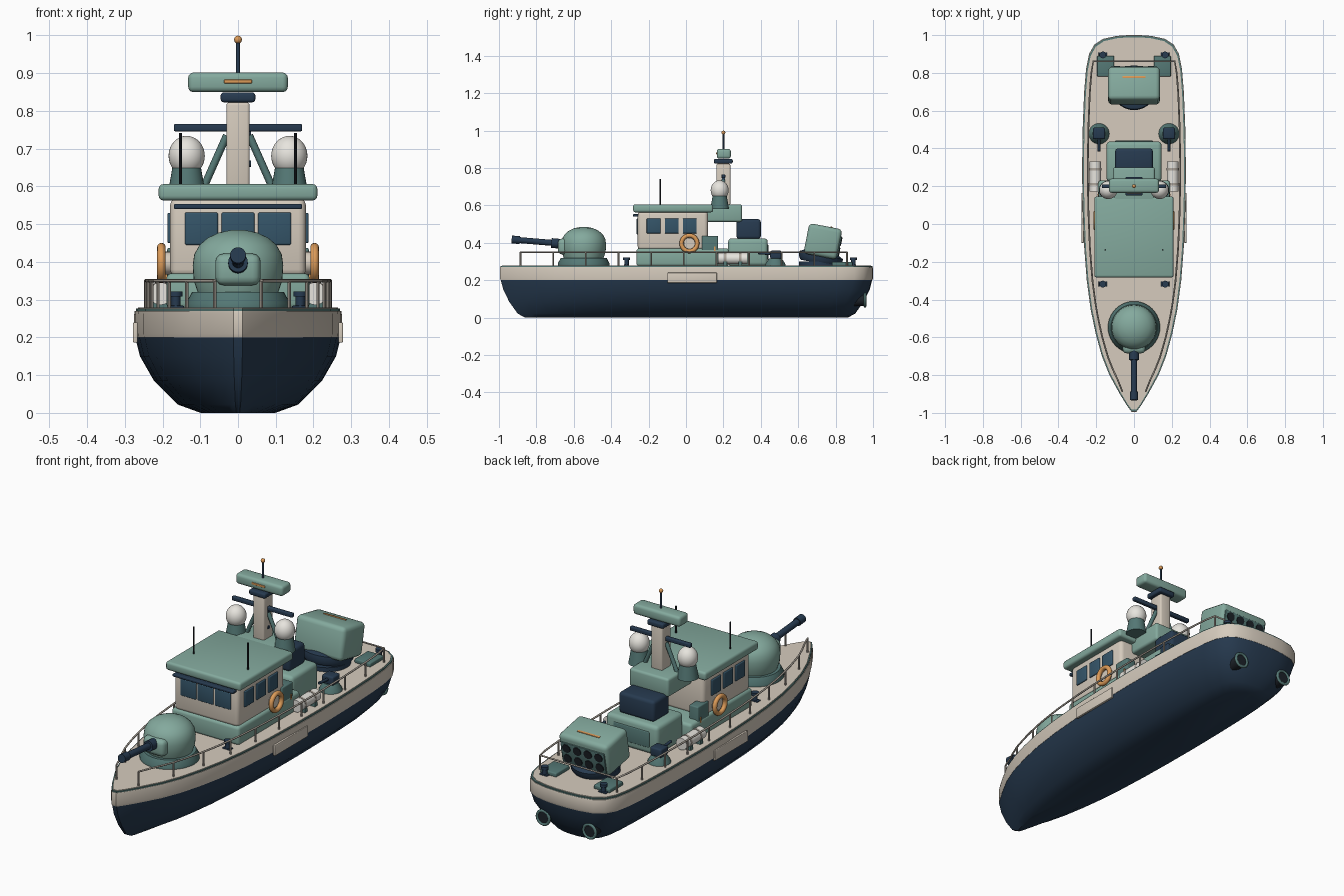
import bpy, bmesh
from math import radians, pi, cos, sin
from mathutils import Vector, Matrix

if "Cube" in bpy.data.objects:
    bpy.data.objects.remove(bpy.data.objects["Cube"])

def mat(name, c):
    m = bpy.data.materials.new(name)
    m.diffuse_color = (*c, 1)
    m.use_nodes = True
    m.node_tree.nodes["Principled BSDF"].inputs["Base Color"].default_value = m.diffuse_color
    return m

NAVY = mat("navy", (.02, .043, .08))
TEAL = mat("teal", (.23, .40, .34))
DARK = mat("dark_teal", (.09, .19, .18))
CREAM = mat("cream", (.67, .60, .51))
WHITE = mat("white", (.80, .78, .73))
ORANGE = mat("orange", (.72, .33, .10))
GLASS = mat("glass", (.035, .09, .14))
STEEL = mat("rail_steel", (.42, .38, .33))
BLACK = mat("black", (.012, .016, .022))

def finish(name, bm, material, loc=(0, 0, 0), rot=None):
    bmesh.ops.recalc_face_normals(bm, faces=bm.faces)
    me = bpy.data.meshes.new(name)
    bm.to_mesh(me)
    bm.free()
    me.shade_smooth()
    me.set_sharp_from_angle(angle=radians(38))
    me.materials.append(material)
    ob = bpy.data.objects.new(name, me)
    bpy.context.collection.objects.link(ob)
    ob.location = loc
    if rot:
        ob.rotation_euler = rot
    return ob

def box(name, x, y, z, material, bevel=.01, rot=None):
    """Rounded box from (min, max) ranges on each axis."""
    bm = bmesh.new()
    bmesh.ops.create_cube(bm, size=1)
    bmesh.ops.scale(bm, vec=(x[1] - x[0], y[1] - y[0], z[1] - z[0]), verts=bm.verts)
    if bevel:
        bmesh.ops.bevel(bm, geom=bm.edges[:], offset=bevel, segments=3, profile=.5, affect='EDGES')
    return finish(name, bm, material, (sum(x) / 2, sum(y) / 2, sum(z) / 2), rot)

def rod(name, a, b, r1, material, r2=None, seg=16):
    """Cylinder or cone between two points."""
    a, b = Vector(a), Vector(b)
    d = b - a
    bm = bmesh.new()
    bmesh.ops.create_cone(bm, cap_ends=True, segments=seg, radius1=r1,
                          radius2=r1 if r2 is None else r2, depth=d.length)
    bm.transform(d.to_track_quat('Z', 'Y').to_matrix().to_4x4())
    return finish(name, bm, material, (a + b) / 2)

def lathe(name, profile, loc, material, seg=40, rot=None):
    bm = bmesh.new()
    vs = [bm.verts.new((r, 0, z)) for r, z in profile]
    es = [bm.edges.new(e) for e in zip(vs, vs[1:])]
    bmesh.ops.spin(bm, geom=vs + es, cent=(0, 0, 0), axis=(0, 0, 1), angle=2 * pi, steps=seg)
    bmesh.ops.remove_doubles(bm, verts=bm.verts, dist=1e-5)
    return finish(name, bm, material, loc, rot)

def ring(name, R, r, loc, rot, material):
    prof = [(R + r * cos(t * pi / 6), r * sin(t * pi / 6)) for t in range(13)]
    return lathe(name, prof, loc, material, 32, rot)

def tube(name, pts, r, material):
    cu = bpy.data.curves.new(name, 'CURVE')
    cu.dimensions = '3D'
    cu.bevel_depth, cu.bevel_resolution, cu.use_fill_caps = r, 2, True
    sp = cu.splines.new('POLY')
    sp.points.add(len(pts) - 1)
    for p, q in zip(sp.points, pts):
        p.co = (*q, 1)
    cu.materials.append(material)
    ob = bpy.data.objects.new(name, cu)
    bpy.context.collection.objects.link(ob)
    bpy.ops.object.select_all(action='DESELECT')
    ob.select_set(True)
    bpy.context.view_layer.objects.active = ob
    bpy.ops.object.convert(target='MESH')

# Hull: deck half-outline (half width, y), lofted through scaled levels
HALF = [(.012, -.995), (.035, -.965), (.075, -.90), (.13, -.80), (.17, -.70), (.203, -.58), (.23, -.45),
        (.25, -.30), (.264, -.12), (.272, .08), (.275, .28), (.272, .5), (.264, .7), (.254, .82),
        (.238, .90), (.21, .95), (.165, .98), (.09, .996), (.03, 1.0)]
OUTLINE = HALF + [(-x, y) for x, y in reversed(HALF)]

def half_width(y):
    for (x0, y0), (x1, y1) in zip(HALF, HALF[1:]):
        if y0 <= y <= y1:
            return x0 + (x1 - x0) * (y - y0) / (y1 - y0)

def loft(name, levels, material):
    bm = bmesh.new()
    loops = [[bm.verts.new((x * sx, y * sy, z)) for x, y in OUTLINE] for z, sx, sy in levels]
    n = len(OUTLINE)
    for a, b in zip(loops, loops[1:]):
        for i in range(n):
            bm.faces.new((a[i], a[(i + 1) % n], b[(i + 1) % n], b[i]))
    bm.faces.new(loops[0])
    bm.faces.new(loops[-1])
    finish(name, bm, material)

loft("lower_hull", [(0, .36, .865), (.022, .58, .905), (.085, .81, .95), (.15, .945, .982), (.2, .99, .995)], NAVY)
loft("hull_band", [(.2, .995, .996), (.21, 1, 1), (.262, 1, 1), (.27, .995, .998)], CREAM)
loft("gunwale", [(.268, .985, .996), (.276, .985, .996)], DARK)
loft("deck", [(.268, .965, .988), (.279, .965, .988)], CREAM)

# Railing round the deck, open at the bow
side = [(half_width(y) - .03, y, .35) for y in [-.885 + i * .0582 for i in range(31)]]
side[0] = (.062, -.885, .35)
tube("railing", side + [(-x, y, z) for x, y, z in reversed(side)], .0045, STEEL)
for s in (-1, 1):
    for x, y, z in side[::3]:
        rod("rail_post", (s * x, y, .277), (s * x, y, .35), .0045, STEEL, seg=8)

# Main gun
lathe("gun_base", [(0, 0), (.138, 0), (.138, .012), (.122, .042), (0, .042)], (0, -.547, .278), DARK)
lathe("gun_dome", [(.105, -.075), (.117, -.04), (.12, 0), (.116, .03), (.102, .055), (.08, .074), (.05, .088), (.02, .094), (0, .095)],
      (0, -.547, .39), TEAL, 48)
box("gun_mantlet", (-.06, .06), (-.685, -.60), (.338, .422), TEAL, .022)
rod("gun_collar", (0, -.665, .394), (0, -.72, .399), .026, NAVY, seg=24)
rod("gun_barrel", (0, -.66, .395), (0, -.91, .416), .016, NAVY, seg=24)
rod("gun_muzzle", (0, -.888, .414), (0, -.932, .418), .021, NAVY, seg=24)

# Deckhouse, cabin and roof
box("deckhouse", (-.19, .19), (-.265, .23), (.275, .37), TEAL, .015)
box("cabin", (-.18, .18), (-.258, .117), (.36, .57), CREAM, .02)
box("roof", (-.21, .21), (-.283, .145), (.563, .606), TEAL, .012)
box("window_visor", (-.17, .17), (-.283, -.25), (.54, .554), NAVY, .004)
for x in (-.097, 0, .097):
    box("front_window", (x - .044, x + .044), (-.264, -.25), (.445, .531), GLASS, .005)
for s in (-1, 1):
    for y in (-.173, -.076, .02):
        box("side_window", (s * .181 - .006, s * .181 + .006), (y - .037, y + .037), (.45, .53), GLASS, .004)
    box("side_locker", (s * .162 - .026, s * .162 + .026), (.085, .172), (.295, .437), DARK, .006)
    box("locker_handle", (s * .19 - .003, s * .19 + .003), (.15, .158), (.355, .38), ORANGE, 0)
    ring("lifebuoy", .042, .0115, (s * .203, .018, .397), (0, pi / 2, 0), ORANGE)
    rod("lifebuoy_mount", (s * .175, .018, .397), (s * .197, .018, .397), .03, CREAM, seg=24)
    rod("whip_antenna", (s * .152, -.137, .6), (s * .152, -.137, .742), .004, BLACK, seg=8)
    # Life raft canisters
    rod("raft_canister", (s * .205, .172, .316), (s * .205, .33, .316), .03, WHITE, seg=24)
    for y in (.21, .29):
        rod("raft_strap", (s * .205, y - .006, .316), (s * .205, y + .006, .316), .032, STEEL, seg=24)
        box("raft_cradle", (s * .205 - .03, s * .205 + .03), (y - .01, y + .01), (.276, .3), DARK, 0)

# Aft housings
box("aft_house", (-.146, .146), (.225, .437), (.276, .424), TEAL, .02)
box("engine_intake", (-.1, .1), (.27, .4), (.42, .527), NAVY, .016)
box("mast_base", (-.11, .11), (.10, .30), (.512, .606), TEAL, .012)
box("aft_panel", (-.1, .1), (.43, .441), (.31, .39), DARK, .004)

# Mast, radar and domes
box("mast", (-.031, .031), (.163, .237), (.6, .823), CREAM, .008)
box("radar_mount", (-.046, .046), (.15, .25), (.823, .849), NAVY, .008)
box("radar_bar", (-.132, .132), (.165, .24), (.85, .902), TEAL, .014)
box("radar_stripe", (-.037, .037), (.161, .168), (.873, .883), ORANGE, .002)
rod("top_antenna", (0, .2, .9), (0, .2, .985), .005, NAVY, seg=10)
lathe("antenna_tip", [(.0105 * sin(i * pi / 8), -.0105 * cos(i * pi / 8)) for i in range(9)], (0, .2, .989), ORANGE, 16)
box("yard_arm", (-.17, .17), (.19, .21), (.746, .766), NAVY, .004)
for z in (.66, .74):
    rod("mast_lamp", (.028, .2, z), (.034, .2, z), .009, NAVY, seg=12)
for s in (-1, 1):
    rod("mast_brace", (s * .09, .2, .6), (s * .03, .2, .735), .01, DARK, seg=10)
    rod("dome_base", (s * .136, .18, .58), (s * .136, .18, .65), .05, DARK, .038, 32)
    lathe("radar_dome", [(.048 * sin(i * pi / 16), -.053 * cos(i * pi / 16)) for i in range(17)],
          (s * .136, .18, .681), WHITE, 32)

# Side machine guns
for s in (-1, 1):
    x = s * .185
    lathe("side_gun_base", [(0, 0), (.055, 0), (.052, .012), (.034, .04), (0, .04)], (x, .478, .277), DARK, 28)
    box("side_gun_body", (x - .032, x + .032), (.45, .51), (.314, .358), NAVY, .008)
    rod("side_gun_barrel", (x, .46, .34), (x, .385, .346), .007, NAVY, seg=12)

# Missile launcher, tilted nose up towards the bow
TILT = radians(-11)
lathe("launcher_pedestal", [(0, 0), (.105, 0), (.118, .02), (.118, .045), (.09, .06), (0, .06)],
      (0, .715, .29), NAVY, rot=(TILT, 0, 0))
rod("launcher_ring", (0, .715, .276), (0, .715, .3), .11, NAVY, seg=40)
box("launcher_box", (-.137, .137), (.642, .822), (.325, .49), TEAL, .022, (TILT, 0, 0))
M = Matrix.Translation((0, .732, .4075)) @ Matrix.Rotation(TILT, 4, 'X')

def on_launcher(ob):
    ob.matrix_world = M @ ob.matrix_basis

on_launcher(box("launcher_plate", (-.122, .122), (.085, .095), (-.065, .045), DARK, .003))
on_launcher(box("launcher_stripe", (-.062, .062), (.025, .037), (.08, .086), ORANGE, .002))
for x in (-.09, -.03, .03, .09):
    for z in (-.038, .017):
        on_launcher(rod("launch_tube", (x, .08, z), (x, .099, z), .022, BLACK, seg=20))

# Deck fittings, stern rings and hull side plates
for s in (-1, 1):
    box("stern_hatch", (s * .15 - .045, s * .15 + .045), (.78, .89), (.275, .298), DARK, .006)
    for y in (-.318, .895):
        rod("bollard", (s * .165, y, .276), (s * .165, y, .312), .012, NAVY, seg=16)
        rod("bollard_cap", (s * .165, y, .308), (s * .165, y, .322), .018, NAVY, seg=16)
        box("bollard_foot", (s * .165 - .022, s * .165 + .022), (y - .014, y + .014), (.276, .284), NAVY, .003)
    rod("exhaust_pipe", (s * .13, .86, .094), (s * .13, .958, .094), .032, BLACK, seg=28)
    ring("exhaust_ring", .034, .007, (s * .13, .957, .094), (pi / 2, 0, 0), DARK)
    box("side_plate", (s * .272 - .006, s * .272 + .006), (-.1, .165), (.186, .24), CREAM, .003)
